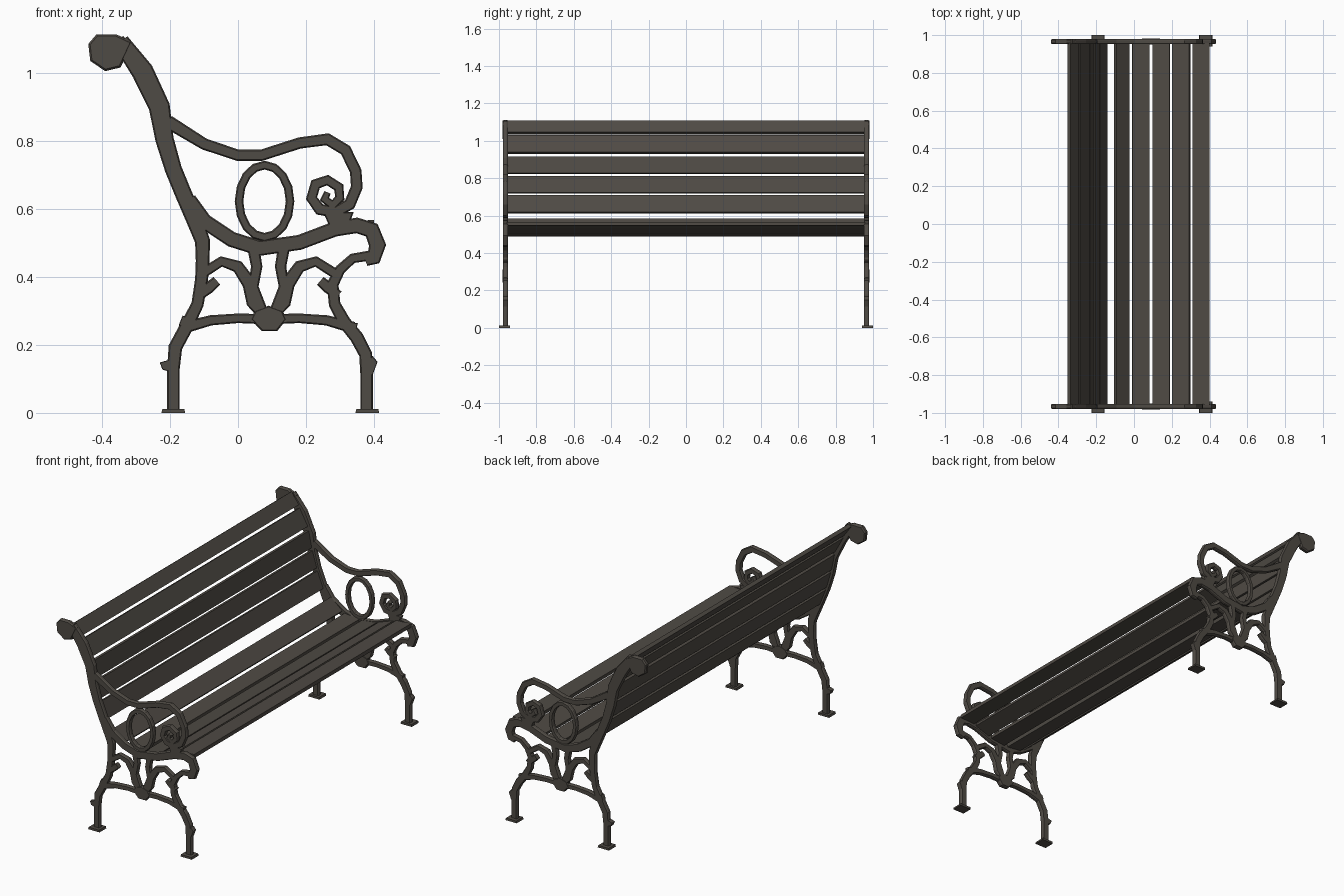
import bpy, bmesh, math
from mathutils import Vector

if "Cube" in bpy.data.objects:
    bpy.data.objects.remove(bpy.data.objects["Cube"])

mat = bpy.data.materials.new("dark weathered brown")
mat.diffuse_color = (0.078, 0.069, 0.058, 1)
mat.use_nodes = True
mat.node_tree.nodes["Principled BSDF"].inputs["Base Color"].default_value = mat.diffuse_color

Y, T = 0.966, 0.013      # side frame centre and half thickness
MID = 0.09               # symmetry line of the lower scrollwork


def finish(name, bm, mirror=True):
    bmesh.ops.recalc_face_normals(bm, faces=bm.faces)
    me = bpy.data.meshes.new(name)
    bm.to_mesh(me)
    bm.free()
    me.materials.append(mat)
    ob = bpy.data.objects.new(name, me)
    bpy.context.collection.objects.link(ob)
    if mirror:
        m = ob.modifiers.new("other end", 'MIRROR')
        m.use_axis = (False, True, False)
        m.use_clip = False
        m.use_mirror_merge = False
    return ob


def ribbon(name, pts, closed=False, t=T):
    """Chamfered bar following (x, z, width) points in the side frame."""
    bm = bmesh.new()
    n = len(pts)
    rings = []
    for i, (x, z, w) in enumerate(pts):
        p = Vector((x, z))
        prev = Vector(pts[i - 1][:2]) if i or closed else None
        nxt = Vector(pts[(i + 1) % n][:2]) if i < n - 1 or closed else None
        a = (p - prev).normalized() if prev else (nxt - p).normalized()
        b = (nxt - p).normalized() if nxt else a
        d = (a + b).normalized()
        nor = Vector((-d.y, d.x))
        h = w / 2 / max(0.75, d.dot(b))
        c = h - 0.004
        prof = [(h, -t / 2), (h, t / 2), (c, t), (-c, t),
                (-h, t / 2), (-h, -t / 2), (-c, -t), (c, -t)]
        rings.append([bm.verts.new((x + nor.x * u, Y + v, z + nor.y * u)) for u, v in prof])
    for i in range(n if closed else n - 1):
        r, s = rings[i], rings[(i + 1) % n]
        for k in range(8):
            bm.faces.new((r[k], r[(k + 1) % 8], s[(k + 1) % 8], s[k]))
    if not closed:
        bm.faces.new(rings[0])
        bm.faces.new(rings[-1])
    return finish(name, bm)


def plate(name, pts, t=T):
    """Flat cast piece with an (x, z) outline and chamfered rims."""
    bm = bmesh.new()
    cx = sum(p[0] for p in pts) / len(pts)
    cz = sum(p[1] for p in pts) / len(pts)
    rings = []
    for y, s in ((-t, 0.9), (-t / 2, 1), (t / 2, 1), (t, 0.9)):
        rings.append([bm.verts.new((cx + (x - cx) * s, Y + y, cz + (z - cz) * s)) for x, z in pts])
    n = len(pts)
    for r, s in zip(rings, rings[1:]):
        for k in range(n):
            bm.faces.new((r[k], r[(k + 1) % n], s[(k + 1) % n], s[k]))
    bm.faces.new(rings[0])
    bm.faces.new(rings[-1])
    return finish(name, bm)


def box(name, corners, y0, y1, mirror):
    """Prism along y from four (x, z) corners."""
    bm = bmesh.new()
    a = [bm.verts.new((x, y0, z)) for x, z in corners]
    b = [bm.verts.new((x, y1, z)) for x, z in corners]
    for k in range(4):
        bm.faces.new((a[k], a[(k + 1) % 4], b[(k + 1) % 4], b[k]))
    bm.faces.new(a)
    bm.faces.new(b)
    return finish(name, bm, mirror)


# Back post running down into the rear leg
ribbon("back_post_and_rear_leg", [
    (-.345, 1.092, .05), (-.281, 1.004, .065), (-.231, .899, .062), (-.216, .804, .054),
    (-.19, .716, .05), (-.16, .643, .05), (-.128, .569, .05), (-.104, .504, .044),
    (-.104, .446, .04), (-.107, .393, .038), (-.119, .319, .036), (-.151, .254, .04),
    (-.184, .193, .04), (-.19, .128, .037), (-.19, .008, .037)])
plate("back_post_scroll", [
    (-.44, 1.084), (-.416, 1.112), (-.357, 1.112), (-.31, 1.09),
    (-.345, 1.015), (-.39, 1.004), (-.434, 1.034)], T + .001)

# Seat rail with its rolled front end, and the front leg
ribbon("seat_rail", [
    (-.143, .628, .04), (-.099, .563, .045), (-.019, .51, .045), (.063, .484, .045),
    (.181, .501, .044), (.284, .54, .044), (.349, .551, .045), (.393, .537, .045),
    (.41, .493, .048), (.399, .455, .04), (.375, .446, .03)])
ribbon("front_leg", [
    (.393, .463, .03), (.337, .454, .028), (.301, .422, .03), (.278, .378, .034),
    (.284, .319, .034), (.313, .266, .038), (.349, .222, .04), (.375, .172, .038),
    (.378, .113, .037), (.378, .008, .037)])

# Armrest ending in a spiral
ribbon("armrest", [
    (-.205, .855, .04), (-.099, .79, .034), (-.001, .757, .033), (.069, .757, .033),
    (.181, .793, .033), (.263, .804, .034), (.316, .772, .034), (.346, .71, .034),
    (.349, .663, .034), (.328, .613, .034), (.287, .59, .033), (.24, .598, .033),
    (.216, .631, .03), (.228, .672, .03), (.263, .684, .028), (.296, .663, .028),
    (.299, .631, .026), (.278, .61, .024), (.254, .628, .022), (.263, .648, .02)])
plate("armrest_joint", [(.25, .59), (.34, .59), (.325, .55), (.27, .545)])

# Oval ring under the armrest
ribbon("oval_ring", [(.078 + .075 * math.cos(a), .622 + .106 * math.sin(a), .025)
                     for a in (i * math.tau / 16 for i in range(16))], closed=True)

# Scrollwork between the legs, mirrored about its centre line
scrolls = {
    "scroll": [(-.104, .41, .03), (-.049, .445, .028), (-.001, .43, .035),
               (.034, .38, .042), (.045, .325, .04), (.08, .285, .035)],
    "curl": [(-.115, .345, .03), (-.085, .368, .034), (-.062, .388, .03)],
    "lens": [(.046, .48, .035), (.055, .43, .033), (.045, .37, .03), (.072, .30, .03)],
}
for name, pts in scrolls.items():
    ribbon("rear_" + name, pts)
    ribbon("front_" + name, [(2 * MID - x, z, w) for x, z, w in pts])

# Crossbar and pendant
bar = [(-.16, .25, .035), (-.08, .272, .03), (0, .278, .028)]
ribbon("crossbar", bar + [(MID, .275, .03)] + [(2 * MID - x, z, w) for x, z, w in bar[::-1]])
plate("pendant", [(.049, .30), (.09, .315), (.131, .30), (.143, .275),
                  (.115, .24), (.07, .24), (.037, .275)], T + .002)

# Small cast leaves on the legs
plate("rear_leg_lower_leaf", [(-.23, .148), (-.195, .158), (-.195, .12), (-.222, .127)])
plate("front_leg_lower_leaf", [(.38, .15), (.395, .168), (.41, .15), (.395, .11), (.38, .11)])
plate("rear_leg_upper_leaf", [(-.174, .258), (-.163, .286), (-.135, .275), (-.14, .245)])
plate("front_leg_upper_leaf", [(.31, .25), (.325, .266), (.352, .264), (.345, .23)])

# Foot plates
for name, x in (("rear_foot", -.19), ("front_foot", .38)):
    box(name, [(x - .035, 0), (x + .035, 0), (x + .032, .012), (x - .032, .012)], .94, 1.0, True)

# Slats: start and end of each cross-section
slats = [
    (-.345, 1.102, -.30, 1.04), (-.295, 1.025, -.245, .935), (-.24, .915, -.222, .825),
    (-.217, .81, -.191, .72), (-.186, .705, -.15, .615),
    (-.1, .577, -.03, .518), (-.01, .507, .08, .497), (.10, .497, .19, .508),
    (.205, .514, .295, .545), (.31, .552, .40, .557)]
for i, (x0, z0, x1, z1) in enumerate(slats):
    d = Vector((x1 - x0, z1 - z0)).normalized() * .01
    nx, nz = -d.y, d.x
    name = f"back_slat_{i + 1}" if i < 5 else f"seat_slat_{i - 4}"
    box(name, [(x0 + nx, z0 + nz), (x1 + nx, z1 + nz), (x1 - nx, z1 - nz), (x0 - nx, z0 - nz)],
        -.957, .957, False)
